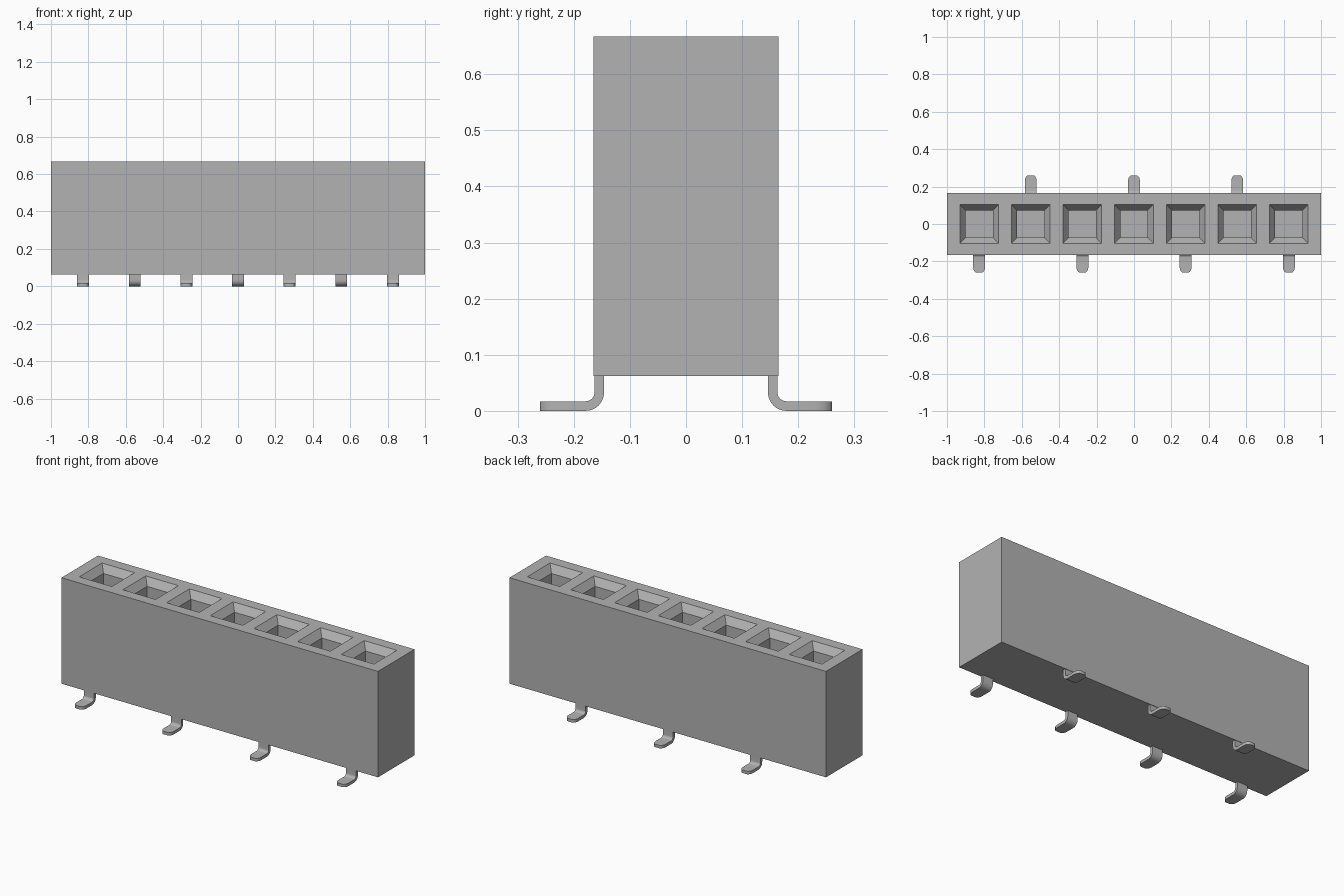
import bpy, bmesh, math
from mathutils import Vector

default = bpy.data.objects.get("Cube")
if default:
    bpy.data.objects.remove(default, do_unlink=True)

COUNT, PITCH = 7, 0.276
HALF_DEPTH, BOTTOM, TOP = 0.165, 0.062, 0.667
LEAD_HALF, THICK, BEND = 0.032, 0.017, 0.033
LEAD_BACK, FOOT_END = 0.146, 0.26
centres = [(i - (COUNT - 1) / 2) * PITCH for i in range(COUNT)]

grey = bpy.data.materials.new("light grey")
grey.use_nodes = True
colour = (0.45, 0.45, 0.45, 1)
grey.diffuse_color = colour
grey.node_tree.nodes["Principled BSDF"].inputs["Base Color"].default_value = colour


def make_object(name, bm):
    bmesh.ops.recalc_face_normals(bm, faces=bm.faces[:])
    mesh = bpy.data.meshes.new(name)
    bm.to_mesh(mesh)
    bm.free()
    mesh.materials.append(grey)
    obj = bpy.data.objects.new(name, mesh)
    bpy.context.collection.objects.link(obj)
    return obj


def loft(bm, rings):
    """Join equal vertex rings into a closed solid."""
    rings = [[bm.verts.new(p) for p in ring] for ring in rings]
    n = len(rings[0])
    for a, b in zip(rings, rings[1:]):
        for i in range(n):
            j = (i + 1) % n
            bm.faces.new((a[i], a[j], b[j], b[i]))
    bm.faces.new(rings[0][::-1])
    bm.faces.new(rings[-1])


def square(x, half, z):
    return [Vector((x + sx * half, sy * half, z))
            for sx, sy in ((-1, -1), (1, -1), (1, 1), (-1, 1))]


# Housing block
bm = bmesh.new()
bmesh.ops.create_cube(bm, size=1)
for v in bm.verts:
    v.co = (v.co.x * 2, v.co.y * 2 * HALF_DEPTH, TOP if v.co.z > 0 else BOTTOM)
housing = make_object("housing", bm)

# Square sockets with tapered mouths, cut from the housing
bm = bmesh.new()
for x in centres:
    loft(bm, [square(x, 0.073, 0.2), square(x, 0.073, TOP - 0.04),
              square(x, 0.103, TOP), square(x, 0.103, TOP + 0.05)])
cutter = make_object("socket_cutter", bm)
cutter.hide_render = True
cut = housing.modifiers.new("sockets", "BOOLEAN")
cut.operation, cut.solver, cut.object = "DIFFERENCE", "EXACT", cutter
bpy.context.view_layer.objects.active = housing
bpy.ops.object.modifier_apply(modifier=cut.name)
bpy.data.objects.remove(cutter, do_unlink=True)


# Bent solder leads, alternating front and back
def make_lead(index, x, side):
    bend_y = LEAD_BACK + BEND
    # Each section: outer point, inner point, half width
    sections = [((LEAD_BACK, BOTTOM), (LEAD_BACK + THICK, BOTTOM), LEAD_HALF)]
    steps = 8
    for k in range(steps + 1):
        a = math.pi / 2 * k / steps
        c, s = math.cos(a), math.sin(a)
        sections.append(((bend_y - BEND * c, BEND - BEND * s),
                         (bend_y - (BEND - THICK) * c, BEND - (BEND - THICK) * s),
                         LEAD_HALF))
    # Tapered toe
    for back, half in ((0.028, LEAD_HALF), (0.014, 0.029), (0.004, 0.022), (0, 0.016)):
        y = FOOT_END - back
        sections.append(((y, 0), (y, THICK), half))
    bm = bmesh.new()
    loft(bm, [[(x - w, side * o[0], o[1]), (x + w, side * o[0], o[1]),
               (x + w, side * i[0], i[1]), (x - w, side * i[0], i[1])]
              for o, i, w in sections])
    lead = make_object(f"{'front' if side < 0 else 'back'}_lead_{index + 1}", bm)
    bpy.ops.object.select_all(action="DESELECT")
    lead.select_set(True)
    bpy.context.view_layer.objects.active = lead
    bpy.ops.object.shade_smooth_by_angle(angle=math.radians(35))


for i, x in enumerate(centres):
    make_lead(i, x, -1 if i % 2 == 0 else 1)
